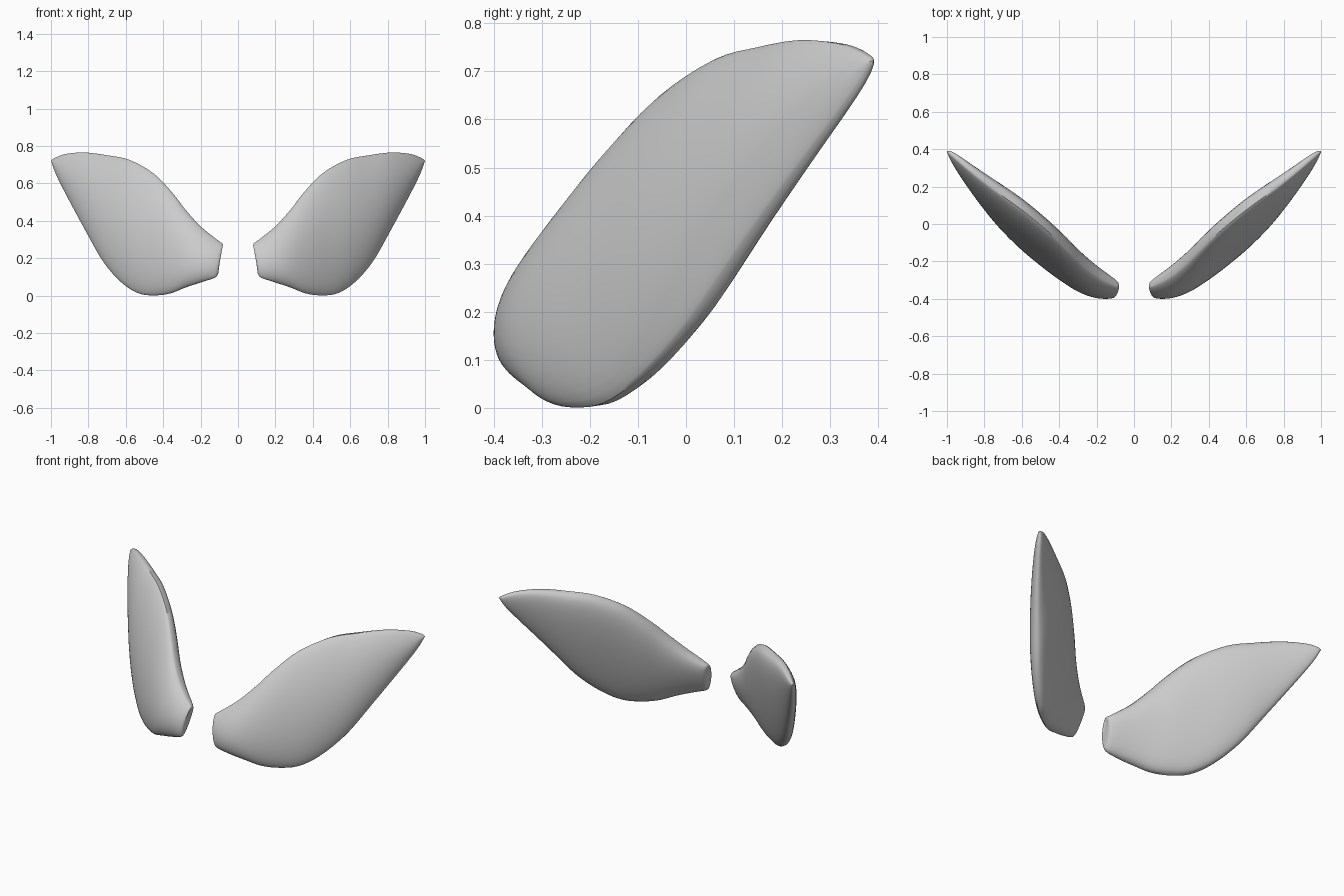
import bpy, bmesh, math

if "Cube" in bpy.data.objects:
    bpy.data.objects.remove(bpy.data.objects["Cube"])

# Stations from root to tip: upper edge x,z / lower edge x,z / fullness
STATIONS = [
    (.088, .255, .105, .12, .12),
    (.082, .275, .122, .096, .34),
    (.12, .305, .19, .073, .58),
    (.20, .37, .28, .043, .82),
    (.28, .458, .36, .012, .94),
    (.35, .548, .44, .001, 1.0),
    (.45, .652, .53, .011, 1.0),
    (.58, .725, .62, .067, 1.0),
    (.70, .75, .72, .18, .90),
    (.82, .765, .82, .355, .70),
    (.92, .757, .917, .535, .45),
    (.975, .738, .972, .645, .24),
    (1.0, .722, .998, .715, .03),
]
STEPS, SIDES = 4, 40


def catmull(p0, p1, p2, p3, t):
    return [0.5 * (2*b + (c - a)*t + (2*a - 5*b + 4*c - d)*t*t
                   + (3*b - a - 3*c + d)*t**3)
            for a, b, c, d in zip(p0, p1, p2, p3)]


def smooth_stations():
    n = len(STATIONS)
    out = []
    for i in range(n - 1):
        q = [STATIONS[min(max(i + k, 0), n - 1)] for k in (-1, 0, 1, 2)]
        out += [catmull(*q, s / STEPS) for s in range(STEPS)]
    return out + [list(STATIONS[-1])]


def mid_depth(x, z):
    # Tilted plane that curls backwards a little at root and tip
    root = max(0, 1 - (x - .08) / .25)
    tip = max(0, (x - .75) / .25)
    return .68*x + .275*z - .534 + .065*root**2 + .041*tip**2


def make_wing(name, side):
    bm = bmesh.new()
    rings = []
    for ux, uz, lx, lz, full in smooth_stations():
        ring = []
        for k in range(SIDES):
            a = 2 * math.pi * k / SIDES
            f, w = (1 + math.cos(a)) / 2, math.sin(a)
            x, z = lx + (ux - lx)*f, lz + (uz - lz)*f
            # Flatter, steep-rimmed back; gently domed front
            if k < SIDES / 2:
                bulge = .1 * (.85 + .3*f) * full**.85 * abs(w)**.65
            else:
                bulge = -.09 * full * abs(w)**1.4
            ring.append(bm.verts.new((side*x, mid_depth(x, z) + bulge, z)))
        rings.append(ring)
    for r0, r1 in zip(rings, rings[1:]):
        for k in range(SIDES):
            j = (k + 1) % SIDES
            bm.faces.new((r0[k], r0[j], r1[j], r1[k]))
    bm.faces.new(rings[0])
    bm.faces.new(rings[-1])
    bmesh.ops.recalc_face_normals(bm, faces=bm.faces)
    mesh = bpy.data.meshes.new(name)
    bm.to_mesh(mesh)
    bm.free()
    ob = bpy.data.objects.new(name, mesh)
    bpy.context.collection.objects.link(ob)
    bpy.ops.object.select_all(action='DESELECT')
    ob.select_set(True)
    bpy.context.view_layer.objects.active = ob
    bpy.ops.object.shade_smooth_by_angle(angle=math.radians(40))


# Mirrored pair of leaf-shaped wings
make_wing("right_wing", 1)
make_wing("left_wing", -1)
